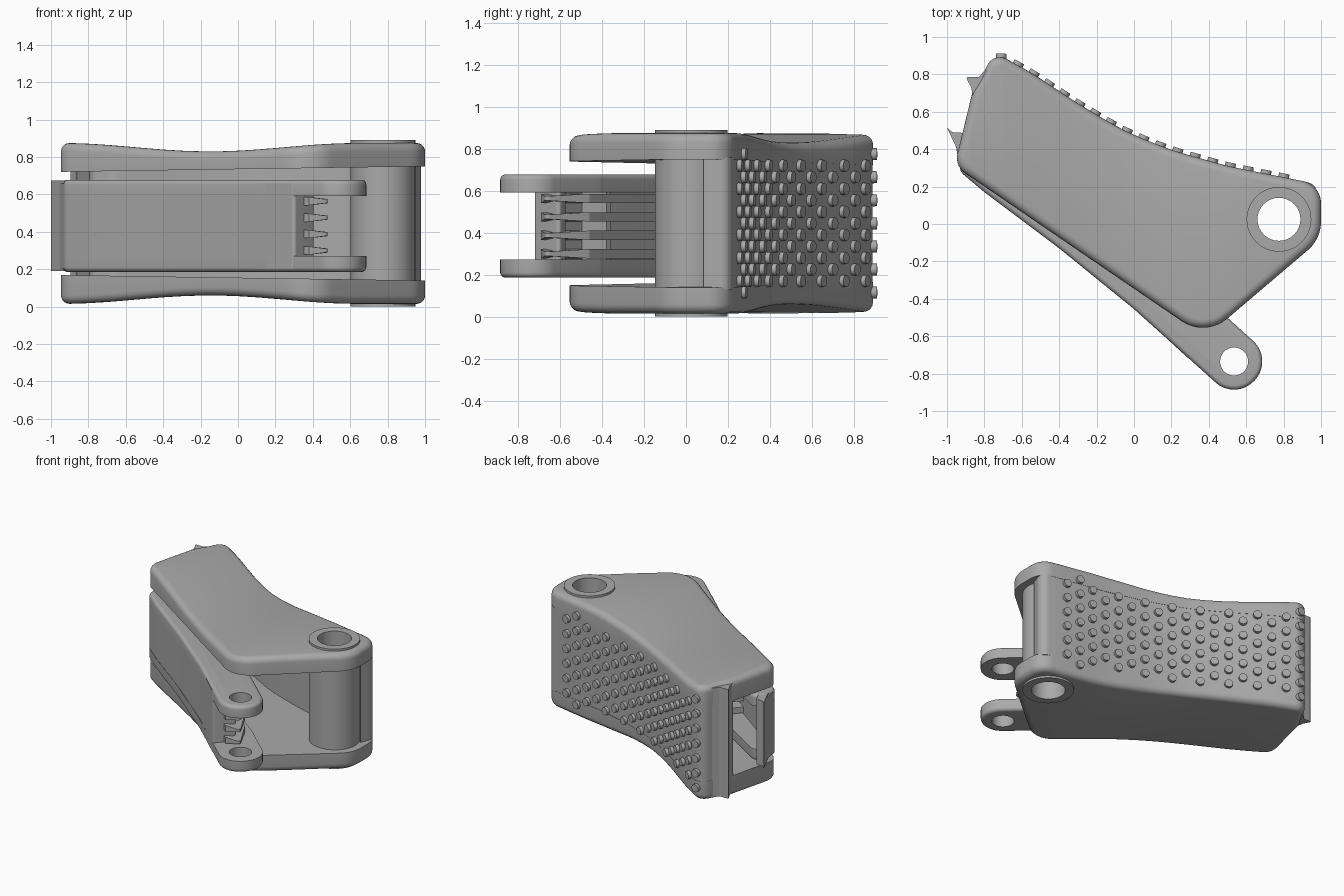
import bpy, bmesh, math
from mathutils import Vector, Matrix

cube = bpy.data.objects.get("Cube")
if cube:
    bpy.data.objects.remove(cube)

grey = bpy.data.materials.new("plain_grey")
grey.use_nodes = True
grey.diffuse_color = (0.4, 0.4, 0.4, 1)
grey.node_tree.nodes["Principled BSDF"].inputs["Base Color"].default_value = (0.4, 0.4, 0.4, 1)

MID = 0.445          # mid height of the body
LEVER_MID = 0.432    # mid height of the lever
PIVOT = Vector((0.775, 0.025))
EYE = Vector((0.535, -0.735))


def rounded(corners):
    """Fillet every (x, y, radius) corner; returns a counter-clockwise outline."""
    area = sum(a[0] * b[1] - b[0] * a[1] for a, b in zip(corners, corners[1:] + corners[:1]))
    if area < 0:
        corners = corners[::-1]
    out = []
    for i, (x, y, r) in enumerate(corners):
        c = Vector((x, y))
        before = c - Vector(corners[i - 1][:2])
        after = Vector(corners[(i + 1) % len(corners)][:2]) - c
        d = before.normalized()
        turn = math.atan2(before.x * after.y - before.y * after.x, before.dot(after))
        if r == 0 or abs(turn) < 0.01:
            out.append(c)
            continue
        k = math.tan(abs(turn) / 2)
        t = min(r * k, 0.49 * before.length, 0.49 * after.length)
        start = c - d * t
        centre = start + Vector((-d.y, d.x)) * math.copysign(t / k, turn)
        n = max(2, round(abs(turn) / math.radians(8)))
        out += [centre + Matrix.Rotation(turn * j / n, 2) @ (start - centre) for j in range(n + 1)]
    return out


def inset(pts, amount):
    out = []
    for i, p in enumerate(pts):
        a = (p - pts[i - 1]).normalized()
        b = (pts[(i + 1) % len(pts)] - p).normalized()
        n = Vector((-a.y - b.y, a.x + b.x)) / (1 + a.dot(b))
        out.append(p + n * amount)
    return out


def finish(bm, name):
    mesh = bpy.data.meshes.new(name)
    bm.to_mesh(mesh)
    bm.free()
    ob = bpy.data.objects.new(name, mesh)
    bpy.context.collection.objects.link(ob)
    mesh.materials.append(grey)
    return ob


def smooth(ob):
    bpy.ops.object.select_all(action='DESELECT')
    ob.select_set(True)
    bpy.context.view_layer.objects.active = ob
    bpy.ops.object.shade_smooth_by_angle(angle=math.radians(32))


def slab(name, pts, z0, z1, fillet=0.0, warp=None, mirror=None):
    """Upright prism with a rounded upper rim, optionally warped and mirrored in z."""
    bm = bmesh.new()
    levels = [(0, z0)]
    if fillet:
        for k in range(6):
            a = k * math.pi / 10
            levels.append((fillet * (1 - math.cos(a)), z1 - fillet + fillet * math.sin(a)))
    else:
        levels.append((0, z1))
    rings = [[bm.verts.new((p.x, p.y, z)) for p in inset(pts, o)] for o, z in levels]
    for lo, hi in zip(rings, rings[1:]):
        for i in range(len(pts)):
            bm.faces.new((lo[i - 1], lo[i], hi[i], hi[i - 1]))
    bm.faces.new(rings[0][::-1])
    bm.faces.new(rings[-1])
    if warp:
        for i in range(-9, 10):
            bmesh.ops.bisect_plane(bm, geom=bm.verts[:] + bm.edges[:] + bm.faces[:],
                                   plane_co=(i / 10 + 0.013, 0, 0), plane_no=(1, 0, 0))
        for v in bm.verts:
            v.co.z += warp(v.co)
    if mirror is not None:
        dup = bmesh.ops.duplicate(bm, geom=bm.verts[:] + bm.edges[:] + bm.faces[:])["geom"]
        for g in dup:
            if isinstance(g, bmesh.types.BMVert):
                g.co.z = 2 * mirror - g.co.z
        bmesh.ops.reverse_faces(bm, faces=[g for g in dup if isinstance(g, bmesh.types.BMFace)])
    return finish(bm, name)


def drill(ob, at, radius):
    """Cut a vertical through hole."""
    bm = bmesh.new()
    bmesh.ops.create_cone(bm, cap_ends=True, segments=32, radius1=radius, radius2=radius, depth=3,
                          matrix=Matrix.Translation((at.x, at.y, 0)))
    cutter = finish(bm, "hole_cutter")
    cutter.hide_render = True
    mod = ob.modifiers.new("hole", 'BOOLEAN')
    mod.operation, mod.object, mod.solver = 'DIFFERENCE', cutter, 'EXACT'
    bpy.context.view_layer.objects.active = ob
    bpy.ops.object.modifier_apply(modifier=mod.name)
    bpy.data.objects.remove(cutter)


# Curved back edge shared by side plates, back wall and grip studs
back = [(-0.75, 0.92, 0.12), (-0.55, 0.81, 1.2), (-0.3, 0.645, 1.4), (-0.05, 0.495, 1.4),
        (0.2, 0.395, 1.4), (0.5, 0.31, 1.4), (0.8, 0.25, 1), (1.0, 0.21, 0.2)]
outline = rounded(back + [(1.0, -0.08, 0.2), (0.381, -0.606, 0.2), (-0.96, 0.31, 0.1),
                          (-0.865, 0.7, 0.1), (-0.82, 0.775, 0.1)])


# Side plates with a saddle-shaped outer face
def saddle(co):
    if co.z < 0.76:
        return 0.015 * co.x
    u = max(-1, min(1, (co.x + 0.15) / 0.8))
    return -0.045 * math.cos(u * math.pi / 2) ** 2


plates = slab("side_plates", outline, 0.735, 0.875, 0.045, saddle, MID)
drill(plates, PIVOT, 0.145)

# Back wall wrapping into the pivot barrel
wall = slab("back_wall", inset(rounded(back + [
    (0.95, 0.08, 0), (0.9, 0.13, 0), (0.775, 0.165, 0), (0.65, 0.13, 0), (0.6, 0.2, 0.1),
    (0.3, 0.28, 1), (0, 0.38, 1), (-0.35, 0.57, 1), (-0.66, 0.77, 0.1), (-0.78, 0.76, 0.05),
    (-0.84, 0.7, 0), (-0.865, 0.7, 0), (-0.82, 0.775, 0)]), 0.002), 0.13, 0.76)

# Lip along the free end of the wall
lip = slab("wall_lip", rounded([(-0.9, 0.785, 0.008), (-0.83, 0.785, 0.02), (-0.79, 0.83, 0),
                                (-0.79, 0.74, 0), (-0.862, 0.68, 0), (-0.87, 0.73, 0.03)]),
           0.04, 0.85)

# Pivot barrel with its through hole
bm = bmesh.new()
bmesh.ops.create_cone(bm, cap_ends=True, segments=48, radius1=0.173, radius2=0.173, depth=0.89,
                      matrix=Matrix.Translation((PIVOT.x, PIVOT.y, MID)))
barrel = finish(bm, "pivot_barrel")
drill(barrel, PIVOT, 0.115)

# Staggered grip studs on the back wall
path = sorted((p for p in outline if p.y > 0.2 and -0.72 < p.x < 0.9
               and p.y > 0.25 - 0.6 * (p.x - 0.8) - 0.35), key=lambda p: -p.x)


def along(s):
    for a, b in zip(path, path[1:]):
        step = (b - a).length
        if s <= step:
            return a.lerp(b, s / step), (b - a).normalized()
        s -= step
    return path[-1], (path[-1] - path[-2]).normalized()


total = sum((b - a).length for a, b in zip(path, path[1:]))
first = sum((b - a).length for a, b in zip(path, path[1:]) if b.x > 0.65)
columns = 18
bm = bmesh.new()
for k in range(columns):
    p, d = along(first + (total - 0.01 - first) * k / (columns - 1))
    normal = Vector((d.y, -d.x, 0))
    rows = 6 if k % 2 == 0 else (7 if k in (1, columns - 1) else 5)
    for j in range(rows):
        z = MID + (j - (rows - 1) / 2) * 0.11
        place = Matrix.Translation((p.x, p.y, z)) @ normal.to_track_quat('Z', 'Y').to_matrix().to_4x4()
        bmesh.ops.create_cone(bm, cap_ends=True, segments=16, radius1=0.03, radius2=0.028,
                              depth=0.04, matrix=place)
studs = finish(bm, "grip_studs")

# Lever cheeks ending in two eyes
front = [(-0.8, 0.17, 0.5), (-0.4, -0.13, 1), (0, -0.455, 1)]
cheeks = slab("lever_cheeks", rounded([(-0.93, 0.28, 0.06)] + front + [
    (0.546, -0.946, 0.149), (0.746, -0.724, 0.149), (0.4, -0.41, 0.1), (-0.3, 0.1, 0.5),
    (-0.86, 0.45, 0.05), (-0.94, 0.41, 0.03)]), 0.592, 0.678, 0.025, None, LEVER_MID)
drill(cheeks, EYE, 0.075)

# Lever front panel with a hooked free end and a thick inner end
panel = slab("lever_panel", inset(rounded([(-1.0, 0.515, 0), (-0.955, 0.42, 0.05), (-0.93, 0.28, 0.08)]
             + front + [(0.3, -0.73, 0.02), (0.42, -0.6, 0.02), (0.34, -0.57, 0.05), (0.26, -0.6, 0.05),
                        (0, -0.37, 1), (-0.4, -0.04, 1), (-0.85, 0.29, 0.05), (-0.89, 0.42, 0.03),
                        (-0.92, 0.49, 0.02), (-0.97, 0.49, 0.02)]), 0.002), 0.205, 0.659)
hook = slab("lever_hook", rounded([(-1.0, 0.515, 0), (-0.955, 0.42, 0.05), (-0.93, 0.36, 0),
                                   (-0.89, 0.42, 0), (-0.92, 0.49, 0.02), (-0.97, 0.49, 0.02)]),
            0.19, 0.674)

# Tapered stiffening ribs behind the panel and their cross web
ribs = []
for i in range(4):
    z = LEVER_MID + (i - 1.5) * 0.088
    rib = slab("lever_rib", rounded([(0.49, -0.67, 0.02), (0.38, -0.69, 0), (-0.5, 0.01, 0),
                                     (-0.42, 0.1, 0), (0.38, -0.46, 0.03)]), z - 0.022, z + 0.022)
    for v in rib.data.vertices:      # thin the tip facing the eyes
        if v.co.x > 0.45:
            v.co.z = z + (v.co.z - z) * 0.5
    ribs.append(rib)
web = slab("lever_cross_web", rounded([(0.1, -0.5, 0), (0.12, -0.52, 0), (0.23, -0.38, 0),
                                       (0.21, -0.36, 0)]), 0.25, 0.61)

for ob in [plates, wall, lip, barrel, studs, cheeks, panel, hook, web] + ribs:
    smooth(ob)
